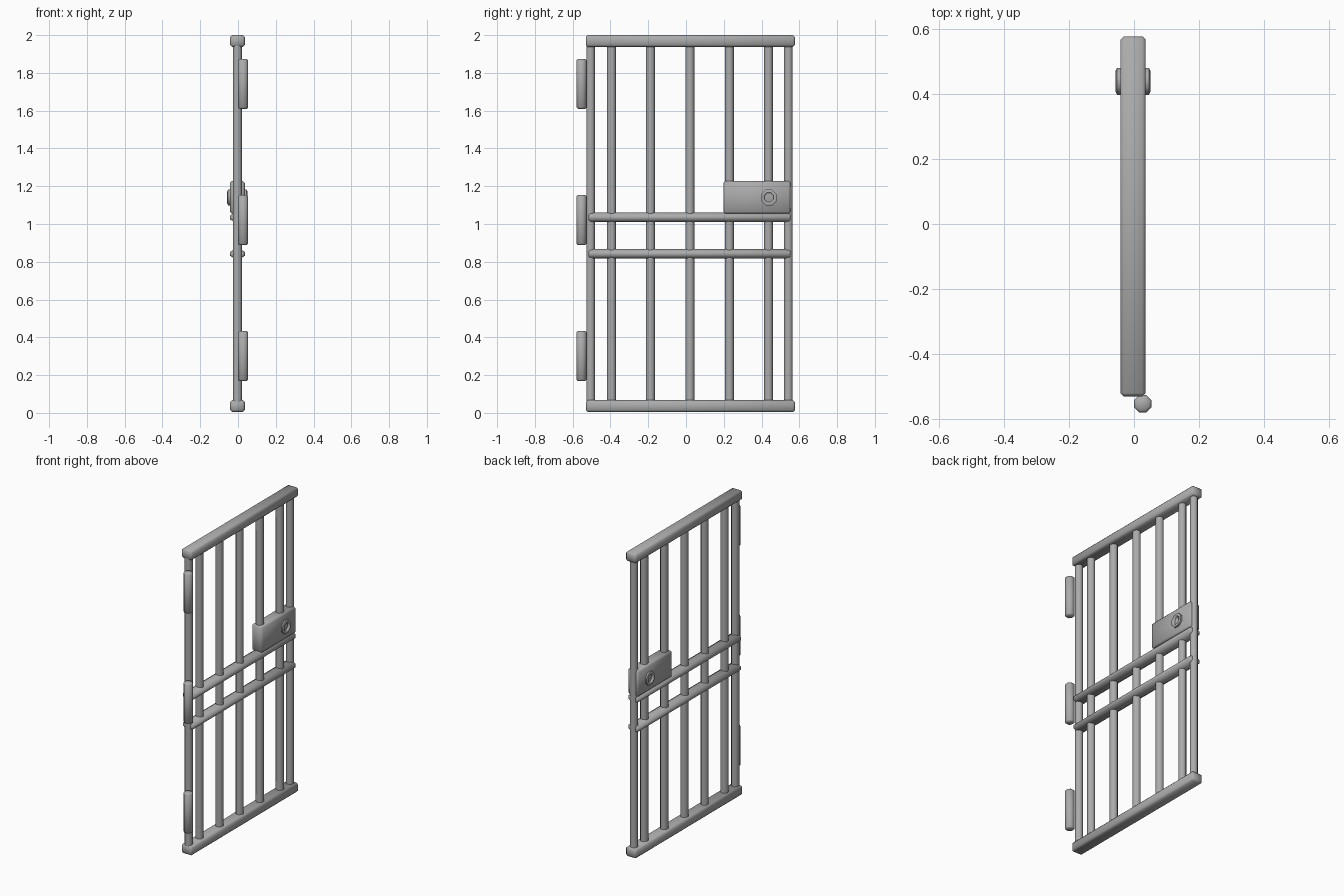
import bpy, bmesh, math
from mathutils import Matrix, Vector

cube = bpy.data.objects.get("Cube")
if cube:
    bpy.data.objects.remove(cube, do_unlink=True)

# Single grey metal
metal = bpy.data.materials.new("grey_metal")
metal.use_nodes = True
GREY = (0.41, 0.41, 0.41, 1)
metal.diffuse_color = GREY
metal.node_tree.nodes["Principled BSDF"].inputs["Base Color"].default_value = GREY

MID_X = -0.003          # centre plane of the door
FLAT = 1 / math.cos(math.pi / 8)   # octagon corner radius from flat radius


def finish(bm, name):
    bmesh.ops.recalc_face_normals(bm, faces=bm.faces)
    mesh = bpy.data.meshes.new(name)
    bm.to_mesh(mesh)
    bm.free()
    mesh.materials.append(metal)
    ob = bpy.data.objects.new(name, mesh)
    bpy.context.collection.objects.link(ob)
    bpy.ops.object.select_all(action='DESELECT')
    ob.select_set(True)
    bpy.context.view_layer.objects.active = ob
    bpy.ops.object.shade_smooth_by_angle(angle=math.radians(60))
    return ob


def chamfer(bm, width):
    edges = [e for e in bm.edges if e.calc_face_angle(0) > math.radians(70)]
    bmesh.ops.bevel(bm, geom=edges, offset=width, segments=1,
                    profile=0.5, affect='EDGES')


def box(name, x, y, z, width):
    """Chamfered block; x, y, z are (low, high) ranges."""
    bm = bmesh.new()
    bmesh.ops.create_cube(bm, size=1)
    for v in bm.verts:
        v.co = Vector([(a + b) / 2 + c * (b - a)
                       for c, (a, b) in zip(v.co, (x, y, z))])
    chamfer(bm, width)
    return finish(bm, name)


def rod(name, centre, length, rx, ry, along_y=False, width=0.0):
    """Eight-sided rod, flats facing the axes."""
    bm = bmesh.new()
    bmesh.ops.create_cone(bm, cap_ends=True, segments=8, radius1=FLAT,
                          radius2=FLAT, depth=length,
                          matrix=Matrix.Rotation(math.pi / 8, 4, 'Z'))
    bmesh.ops.scale(bm, vec=(rx, ry, 1), verts=bm.verts)
    if along_y:
        bmesh.ops.rotate(bm, verts=bm.verts,
                         matrix=Matrix.Rotation(math.pi / 2, 3, 'X'))
    bmesh.ops.translate(bm, vec=centre, verts=bm.verts)
    if width:
        chamfer(bm, width)
    return finish(bm, name)


def lathe_x(name, profile, y, z):
    """Eight-sided turned part around the x direction."""
    bm = bmesh.new()
    rings = []
    for x, r in profile:
        ring = []
        for i in range(8):
            a = (i + 0.5) * math.pi / 4
            ring.append(bm.verts.new((x, y + r * math.cos(a), z + r * math.sin(a))))
        rings.append(ring)
    for a, b in zip(rings, rings[1:]):
        for i in range(8):
            j = (i + 1) % 8
            bm.faces.new((a[i], a[j], b[j], b[i]))
    bm.faces.new(rings[0])
    bm.faces.new(rings[-1])
    return finish(bm, name)


# Top and bottom rails
DEPTH = (MID_X - 0.039, MID_X + 0.039)
for name, z in (("top_rail", (1.938, 2.0)), ("bottom_rail", (0.005, 0.067))):
    box(name, DEPTH, (-0.53, 0.577), z, 0.01)

# Upright bars
for i, y in enumerate((-0.505, -0.394, -0.188, 0.021, 0.23, 0.437, 0.542)):
    rod(f"upright_bar_{i + 1}", (MID_X, y, 1.0), 1.92, 0.023, 0.023)

# Cross bars
for name, z in (("upper_cross_bar", 1.035), ("lower_cross_bar", 0.842)):
    rod(name, (MID_X, 0.019, z), 1.07, 0.039, 0.025, along_y=True, width=0.008)

# Lock box
box("lock_box", DEPTH, (0.198, 0.553), (1.055, 1.228), 0.01)

# Keyhole knob passing through the lock, dished on both sides
half = [(0.034, 0.024), (0.05, 0.027), (0.054, 0.034), (0.049, 0.045)]
profile = [(MID_X + x, r) for x, r in half]
profile += [(MID_X - x, r) for x, r in reversed(half)]
lathe_x("lock_knob", profile, 0.439, 1.14)

# Hinge barrels
for name, z in (("top_hinge", 1.742), ("middle_hinge", 1.021), ("bottom_hinge", 0.301)):
    rod(name, (0.027, -0.553, z), 0.265, 0.027, 0.027, width=0.008)
